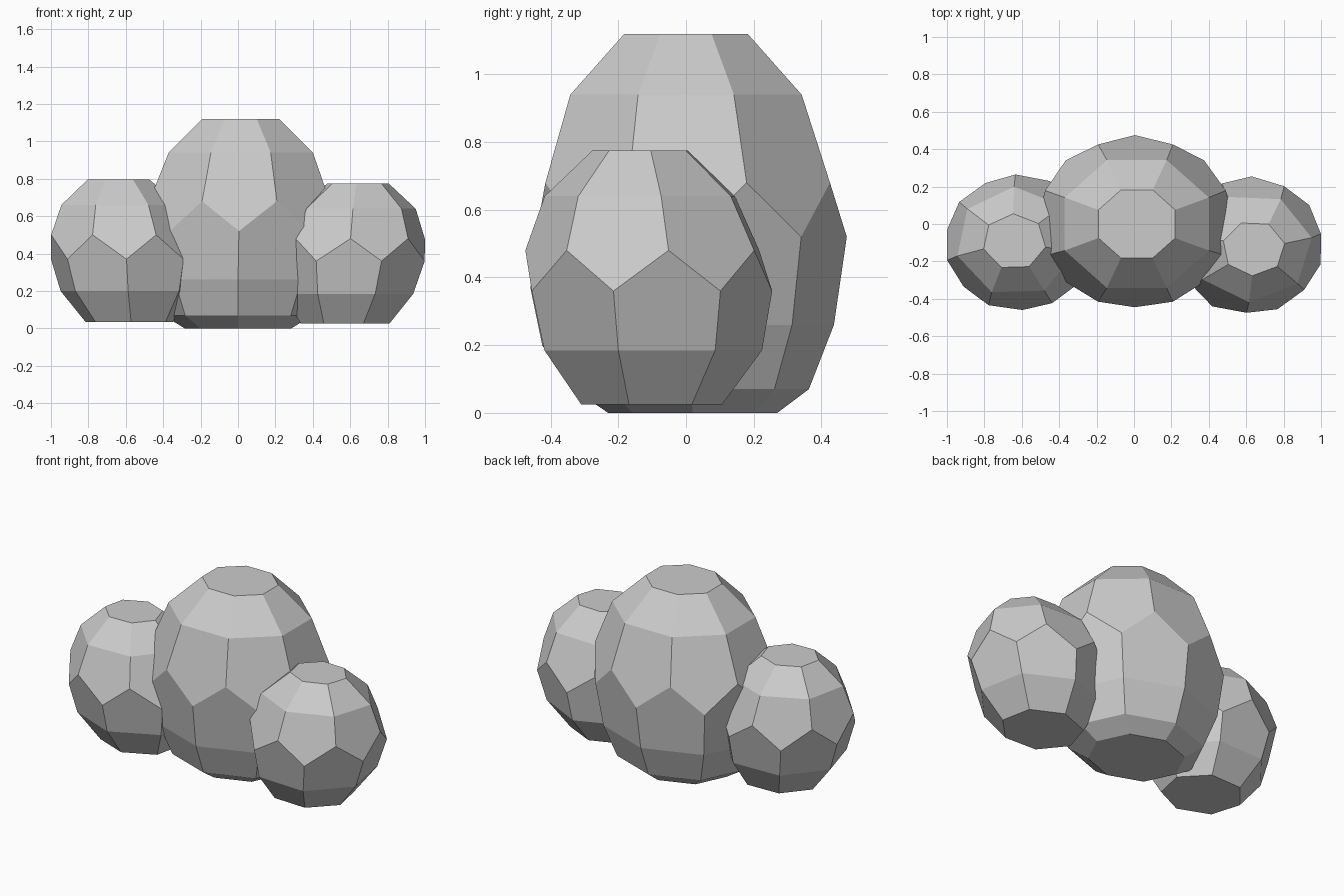
import bpy, bmesh
from math import radians, cos, sin, pi

if "Cube" in bpy.data.objects:
    bpy.data.objects.remove(bpy.data.objects["Cube"])


def faceted_rock(name, sides, start, rings):
    """Rings run top to bottom: z, centre x, centre y, radius x, radius y.
    The first three rings are turned half a step against the last four."""
    bm = bmesh.new()
    step = 2 * pi / sides
    loops = []
    for i, (z, cx, cy, rx, ry) in enumerate(rings):
        a0 = radians(start) + (step / 2 if i < 3 else 0)
        loops.append([bm.verts.new((cx + rx * cos(a0 + step * k),
                                    cy + ry * sin(a0 + step * k), z))
                      for k in range(sides)])
    top, crown, shoulder, girdle = loops[:4]
    bm.faces.new(top)
    bm.faces.new(loops[-1][::-1])
    for k in range(sides):
        n = (k + 1) % sides
        # sloping crown facets
        bm.faces.new((top[k], crown[k], crown[n], top[n]))
        # interlocking pentagons round the middle
        bm.faces.new((crown[k], shoulder[k], girdle[n], shoulder[n], crown[n]))
        bm.faces.new((shoulder[k], girdle[k], loops[4][k], loops[4][n], girdle[n]))
        # lower bands
        for a, b in zip(loops[4:], loops[5:]):
            bm.faces.new((a[k], b[k], b[n], a[n]))
    bmesh.ops.recalc_face_normals(bm, faces=bm.faces)
    mesh = bpy.data.meshes.new(name)
    bm.to_mesh(mesh)
    bm.free()
    obj = bpy.data.objects.new(name, mesh)
    bpy.context.collection.objects.link(obj)
    return obj


# Tall middle boulder
faceted_rock("middle_boulder", 8, -90, [
    (1.12, 0.015, 0.00, 0.222, 0.197),
    (0.94, 0.015, 0.00, 0.417, 0.370),
    (0.68, 0.008, 0.005, 0.523, 0.455),
    (0.52, 0.005, 0.015, 0.523, 0.460),
    (0.26, 0.000, 0.015, 0.480, 0.422),
    (0.07, 0.000, 0.015, 0.400, 0.348),
    (0.00, 0.000, 0.02, 0.285, 0.250)])

# Left boulder
faceted_rock("left_boulder", 7, -88, [
    (0.795, -0.640, -0.095, 0.170, 0.150),
    (0.66, -0.630, -0.095, 0.325, 0.295),
    (0.50, -0.620, -0.100, 0.392, 0.365),
    (0.37, -0.610, -0.100, 0.397, 0.360),
    (0.20, -0.600, -0.100, 0.355, 0.325),
    (0.035, -0.580, -0.100, 0.240, 0.215)])

# Right boulder
faceted_rock("right_boulder", 7, -67, [
    (0.775, 0.640, -0.130, 0.168, 0.147),
    (0.64, 0.630, -0.125, 0.325, 0.293),
    (0.48, 0.620, -0.115, 0.385, 0.360),
    (0.36, 0.610, -0.115, 0.403, 0.370),
    (0.185, 0.595, -0.110, 0.355, 0.335),
    (0.025, 0.575, -0.110, 0.243, 0.217)])
